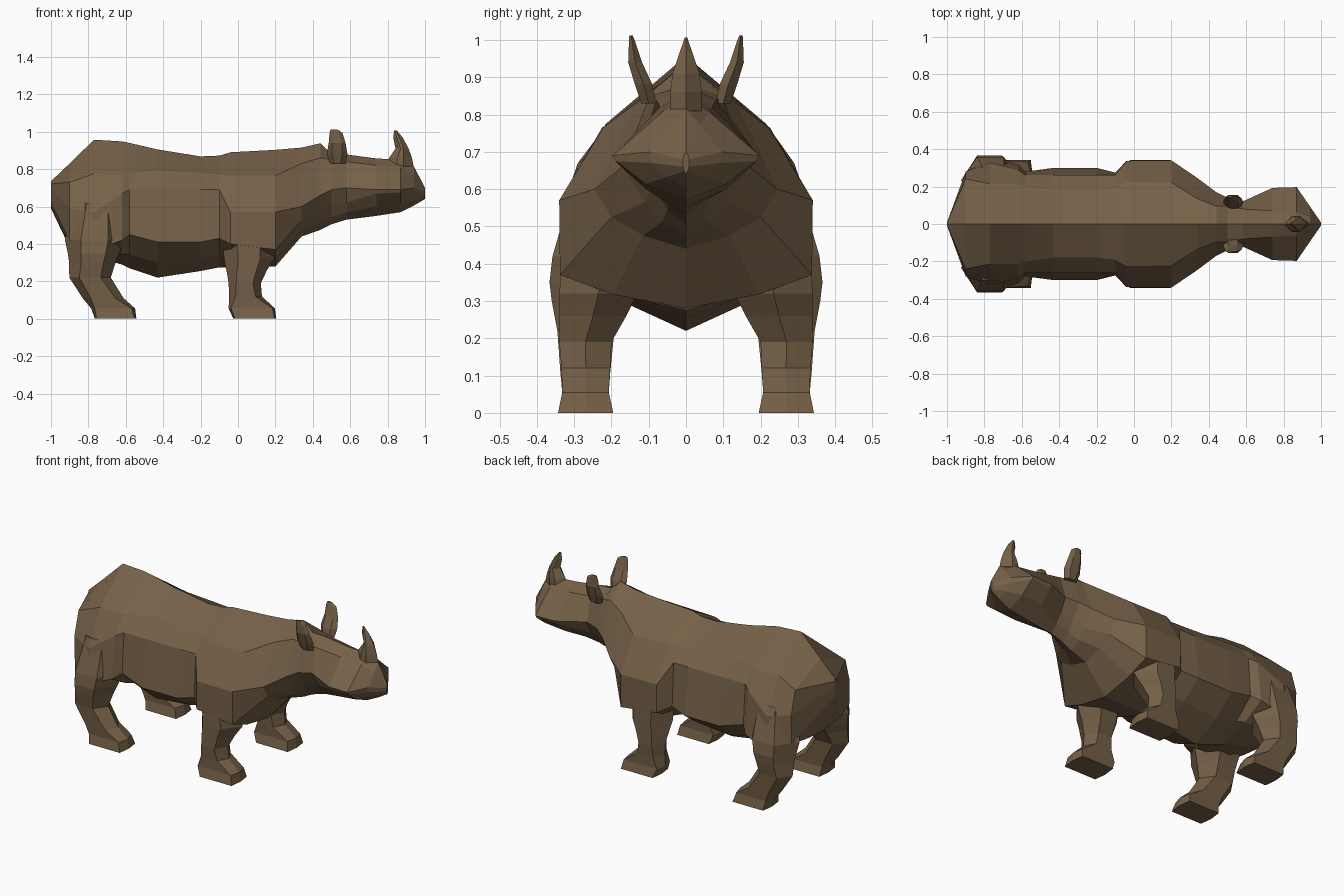
import bpy, bmesh

hide = bpy.data.materials.new("brown_hide")
hide.diffuse_color = (0.180, 0.118, 0.064, 1)


def loft(name, rings):
    """Skin a list of equal-length point rings, cap both ends, keep flat faces."""
    bm = bmesh.new()
    vs = [[bm.verts.new(p) for p in r] for r in rings]
    n = len(vs[0])
    for a, b in zip(vs, vs[1:]):
        for i in range(n):
            j = (i + 1) % n
            bm.faces.new((a[i], a[j], b[j], b[i]))
    bm.faces.new(vs[0])
    bm.faces.new(vs[-1])
    bmesh.ops.recalc_face_normals(bm, faces=bm.faces)
    me = bpy.data.meshes.new(name)
    bm.to_mesh(me)
    bm.free()
    me.materials.append(hide)
    ob = bpy.data.objects.new(name, me)
    bpy.context.collection.objects.link(ob)
    return ob


def section(x, zt, y1, z1, y2, z2, y3, z3, zb):
    """Symmetric body section: spine, shoulder, flank top, flank bottom, belly, keel."""
    half = [(y1, z1), (y2, z2), (y3, z3), (0.58 * y3, zb + 0.42 * (z3 - zb))]
    return ([(x, 0, zt)] + [(x, y, z) for y, z in half] + [(x, 0, zb)]
            + [(x, -y, z) for y, z in reversed(half)])


def hexring(z, x0, x1, y0, y1, k, side):
    """Six-sided leg ring; small k makes it boxy, larger k gives a front ridge."""
    d, ym = k * (x1 - x0), (y0 + y1) / 2
    pts = [(x1, ym), (x1 - d, y1), (x0 + d, y1), (x0, ym), (x0 + d, y0), (x1 - d, y0)]
    return [(x, side * y, z) for x, y in pts]


# Torso: x, spine z, shoulder y z, flank top y z, flank bottom y z, keel z
torso = [
    (-1.00, .735, .006, .72, .008, .69, .008, .63, .59),
    (-0.90, .830, .240, .73, .280, .59, .275, .42, .38),
    (-0.77, .957, .215, .775, .325, .57, .345, .36, .33),
    (-0.62, .948, .215, .77, .290, .67, .320, .42, .29),
    (-0.58, .940, .200, .78, .262, .69, .280, .45, .27),
    (-0.43, .905, .180, .79, .262, .69, .300, .41, .22),
    (-0.20, .868, .180, .78, .262, .69, .300, .41, .255),
    (-0.10, .872, .190, .77, .262, .69, .275, .43, .275),
    (-0.04, .890, .225, .765, .338, .57, .338, .40, .275),
    (0.20, .903, .222, .765, .340, .57, .338, .37, .28),
    (0.34, .915, .135, .83, .245, .60, .200, .525, .44),
    (0.44, .938, .095, .86, .170, .66, .110, .565, .475),
]
# Head from neck to pointed snout
head = [
    (0.50, .880, .098, .85, .140, .69, .085, .60, .505),
    (0.58, .878, .080, .84, .120, .70, .080, .62, .530),
    (0.74, .857, .070, .82, .193, .69, .185, .67, .550),
    (0.87, .850, .060, .81, .197, .69, .188, .675, .570),
    (0.94, .815, .040, .77, .095, .70, .090, .67, .605),
    (1.00, .700, .006, .69, .008, .68, .008, .66, .640),
]
loft("body_and_head", [section(*s) for s in torso + head])

# Leg rings: z, back x, front x, inner y, outer y, corner factor
front_leg = [
    (0.00, -.025, .205, .195, .343, .04),
    (0.055, -.050, .197, .207, .332, .05),
    (0.12, -.048, .128, .203, .334, .20),
    (0.19, -.050, .122, .200, .340, .24),
    (0.26, -.062, .155, .160, .339, .26),
    (0.32, -.075, .195, .130, .339, .28),
    (0.46, -.085, .190, .110, .335, .28),
]
hind_leg = [
    (0.00, -.765, -.543, .195, .343, .04),
    (0.055, -.785, -.550, .207, .332, .08),
    (0.11, -.830, -.612, .203, .337, .20),
    (0.22, -.902, -.680, .192, .345, .24),
    (0.30, -.903, -.655, .150, .360, .26),
    (0.35, -.910, -.635, .120, .366, .26),
    (0.42, -.925, -.610, .110, .358, .27),
    (0.62, -.880, -.625, .100, .300, .28),
]
# Ear rings: z, back x, front x, inner y, outer y, corner factor
ear = [
    (0.83, .490, .575, .080, .120, .30),
    (0.88, .475, .585, .090, .137, .25),
    (0.94, .485, .575, .118, .155, .22),
    (0.995, .490, .558, .136, .153, .30),
    (1.012, .495, .530, .143, .152, .30),
]
for side, tag in ((1, "left"), (-1, "right")):
    for name, rings in (("front_leg", front_leg), ("hind_leg", hind_leg), ("ear", ear)):
        loft(f"{name}_{tag}", [hexring(*r, side) for r in rings])

# Nose horn, flared at the base and curving up to a point
horn = [
    (0.81, .790, .940, -.042, .042, .36),
    (0.86, .808, .930, -.042, .042, .36),
    (0.91, .842, .912, -.036, .036, .40),
    (0.97, .830, .880, -.016, .016, .36),
    (1.007, .835, .848, -.003, .003, .30),
]
loft("horn", [hexring(*r, 1) for r in horn])
